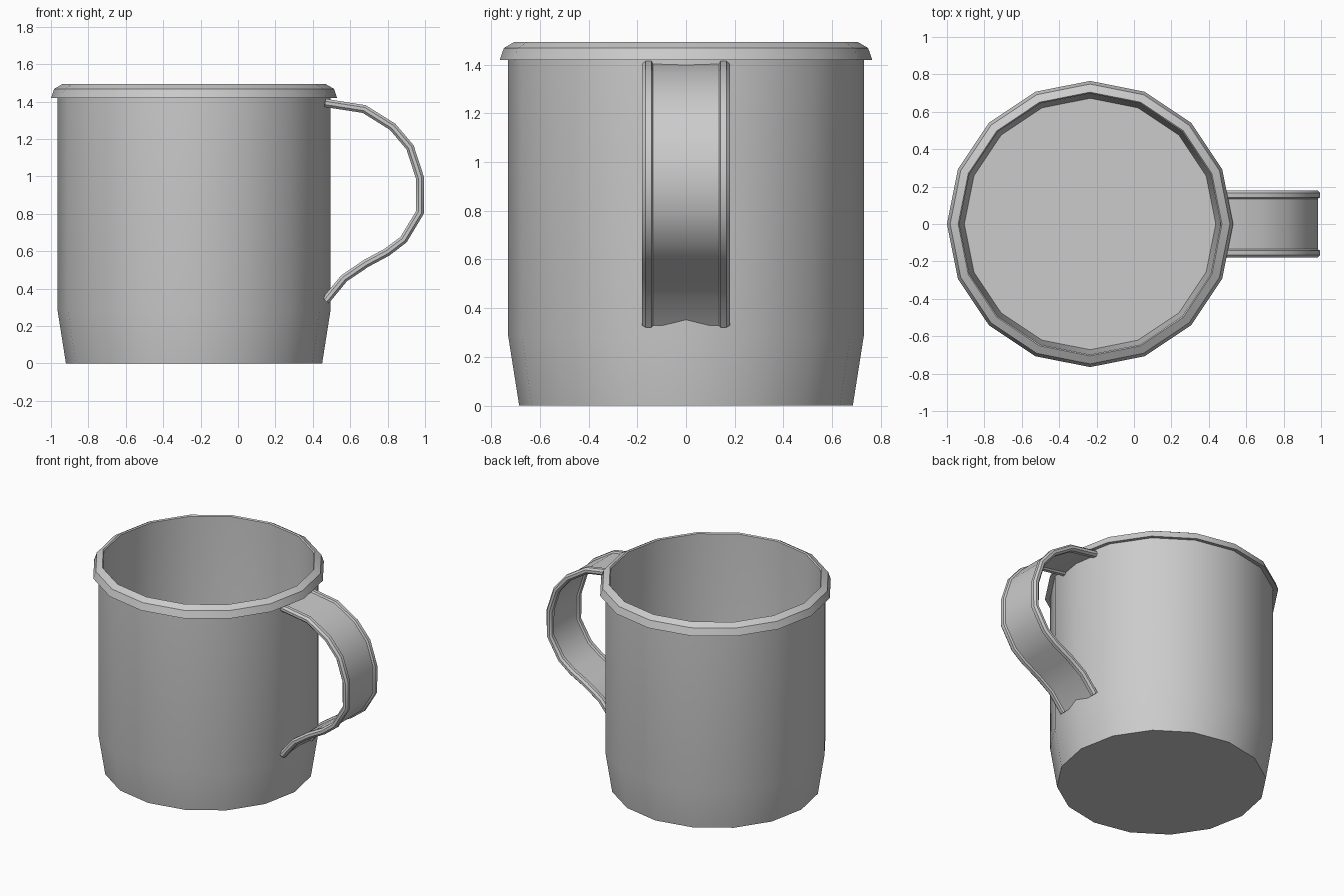
import bpy, bmesh, math
from mathutils import Vector

if "Cube" in bpy.data.objects:
    bpy.data.objects.remove(bpy.data.objects["Cube"])

CX = -0.235   # mug axis
SIDES = 16


def finish(name, bm, angle):
    bmesh.ops.recalc_face_normals(bm, faces=bm.faces)
    mesh = bpy.data.meshes.new(name)
    bm.to_mesh(mesh)
    bm.free()
    obj = bpy.data.objects.new(name, mesh)
    bpy.context.collection.objects.link(obj)
    bpy.ops.object.select_all(action='DESELECT')
    obj.select_set(True)
    bpy.context.view_layer.objects.active = obj
    bpy.ops.object.shade_smooth_by_angle(angle=math.radians(angle))
    return obj


def skin(bm, rings):
    """Bridge consecutive closed rings with quads and cap both ends."""
    loops = [[bm.verts.new(p) for p in r] for r in rings]
    n = len(loops[0])
    for a, b in zip(loops, loops[1:]):
        for i in range(n):
            j = (i + 1) % n
            bm.faces.new((a[i], a[j], b[j], b[i]))
    bm.faces.new(loops[0])
    bm.faces.new(loops[-1])


# Mug body: outer wall, rolled rim, inner wall and floor as (radius, z)
profile = [(0.685, 0), (0.73, 0.285), (0.73, 1.425), (0.765, 1.418),
           (0.748, 1.468), (0.705, 1.493), (0.698, 1.485),
           (0.698, 0.285), (0.672, 0.02)]
bm = bmesh.new()
skin(bm, [[(CX + r * math.cos(t), r * math.sin(t), z)
           for t in (2 * math.pi * i / SIDES for i in range(SIDES))]
          for r, z in profile])
finish("mug_body", bm, 35)

# Handle: thin strap with rolled edges swept along a path in the xz plane
path = [Vector(p) for p in [
    (0.465, 1.393), (0.675, 1.36), (0.827, 1.265), (0.92, 1.155),
    (0.973, 0.992), (0.973, 0.808), (0.885, 0.662), (0.797, 0.595),
    (0.685, 0.535), (0.567, 0.455), (0.468, 0.335)]]
half = [(0.135, 0.010), (0.142, 0.022), (0.166, 0.022), (0.18, 0.009)]
right = half + [(y, -n) for y, n in reversed(half)]
section = right + [(-y, n) for y, n in reversed(right)]
section = right + [(-y, -n) for y, n in right]

rings = []
for i, p in enumerate(path):
    before = (p - path[max(i - 1, 0)])
    after = (path[min(i + 1, len(path) - 1)] - p)
    tangent = (before.normalized() + after.normalized()).normalized()
    normal = Vector((-tangent.y, tangent.x))
    rings.append([(p.x + normal.x * n, y, p.y + normal.y * n)
                  for y, n in section])
bm = bmesh.new()
skin(bm, rings)
finish("handle", bm, 40)
